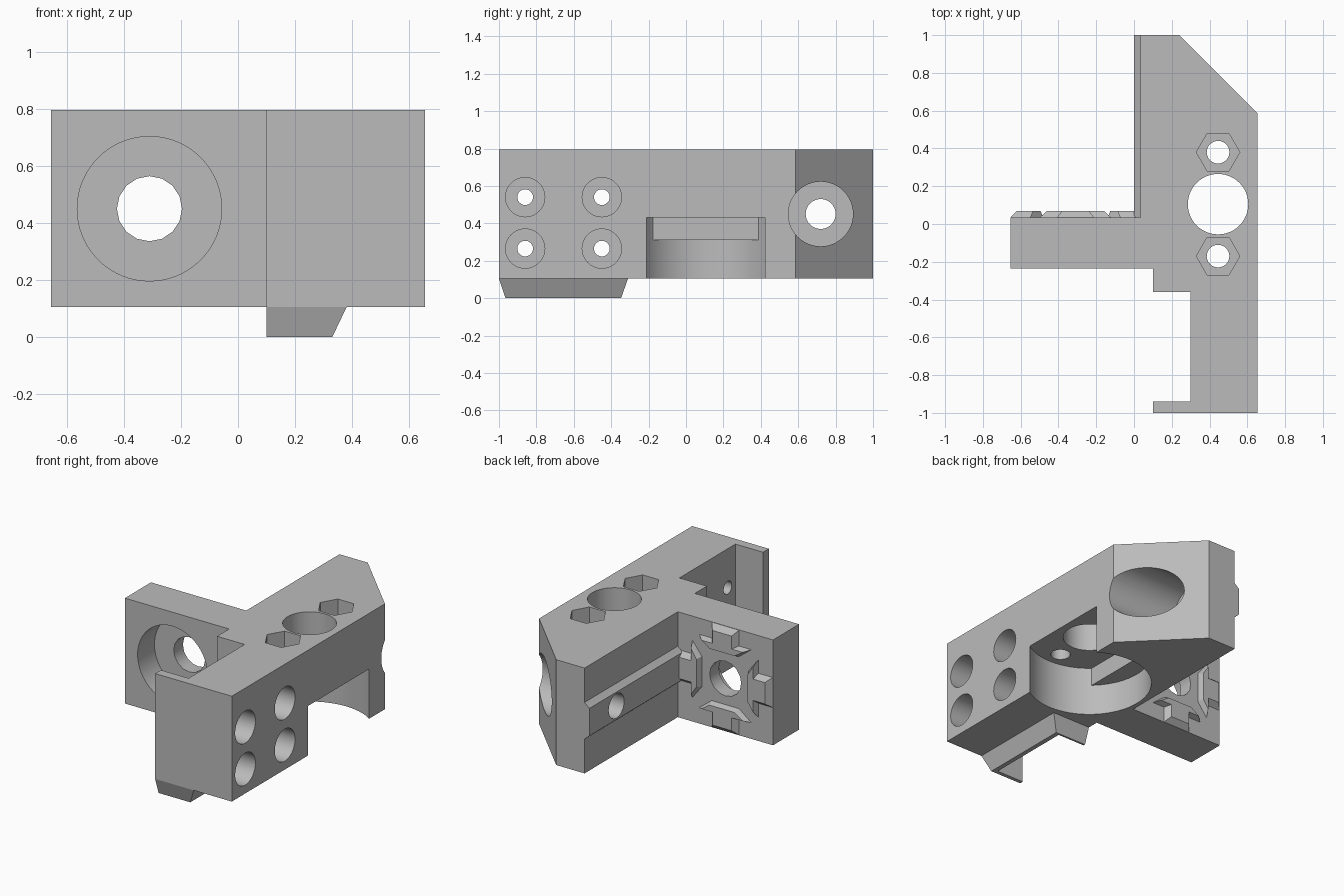
import bpy, bmesh, math
from mathutils import Vector

if "Cube" in bpy.data.objects:
    bpy.data.objects.remove(bpy.data.objects["Cube"], do_unlink=True)

grey = bpy.data.materials.new("plain grey")
grey.use_nodes = True
GREY = (0.5, 0.5, 0.5, 1)
grey.diffuse_color = GREY
grey.node_tree.nodes["Principled BSDF"].inputs["Base Color"].default_value = GREY

Z0, Z1 = 0.105, 0.795      # block underside and top
ZC = 0.45                  # centre height of the slot features


def loft(name, loop_a, loop_b):
    """Solid between two matching loops of points."""
    bm = bmesh.new()
    a = [bm.verts.new(p) for p in loop_a]
    b = [bm.verts.new(p) for p in loop_b]
    bm.faces.new(a)
    bm.faces.new(b)
    for i in range(len(a)):
        j = (i + 1) % len(a)
        bm.faces.new((a[i], a[j], b[j], b[i]))
    bmesh.ops.recalc_face_normals(bm, faces=bm.faces)
    mesh = bpy.data.meshes.new(name)
    bm.to_mesh(mesh)
    bm.free()
    mesh.materials.append(grey)
    ob = bpy.data.objects.new(name, mesh)
    bpy.context.collection.objects.link(ob)
    return ob


def prism(name, outline, z0, z1):
    return loft(name, [(x, y, z0) for x, y in outline],
                [(x, y, z1) for x, y in outline])


def box(name, x0, x1, y0, y1, z0, z1):
    return prism(name, [(x0, y0), (x1, y0), (x1, y1), (x0, y1)], z0, z1)


def rod(axis, centre, r, start, end, sides=48):
    """Cylinder cutter along an axis; centre gives the other two coordinates."""
    k = "xyz".index(axis)
    loops = []
    for s in (start, end):
        loop = []
        for i in range(sides):
            t = math.tau * i / sides
            p = [centre[0] + r * math.cos(t), centre[1] + r * math.sin(t)]
            p.insert(k, s)
            loop.append(p)
        loops.append(loop)
    return loft("cutter", *loops)


def boolean(ob, other, operation="DIFFERENCE"):
    mod = ob.modifiers.new("boolean", "BOOLEAN")
    mod.operation = operation
    mod.solver = "EXACT"
    mod.object = other
    bpy.context.view_layer.update()
    dg = bpy.context.evaluated_depsgraph_get()
    mesh = bpy.data.meshes.new_from_object(ob.evaluated_get(dg))
    ob.modifiers.remove(mod)
    ob.data = mesh
    bpy.data.objects.remove(other, do_unlink=True)


# Main block with its side wing and clamp opening
body = prism("bracket_body", [
    (0.035, 1), (0.24, 1), (0.655, 0.585), (0.655, -1), (0.10, -1),
    (0.10, -0.94), (0.30, -0.94), (0.30, -0.36), (0.10, -0.36),
    (0.10, -0.235), (-0.655, -0.235), (-0.655, 0.035), (0.035, 0.035)], Z0, Z1)

# Four counterbored bolt holes in the right face
for y in (-0.86, -0.45):
    for z in (0.265, 0.54):
        boolean(body, rod("x", (y, z), 0.105, 0.42, 0.8))
        boolean(body, rod("x", (y, z), 0.042, 0.2, 0.5, 24))

# Round pocket underneath, deeper on the right half
pocket = rod("z", (0.445, 0.105), 0.38, -0.1, 0.43, 96)
boolean(pocket, box("step", -0.2, 0.19, -0.5, 0.7, 0.31, 0.6))
boolean(body, pocket)

# Central bore and hexagonal nut traps from above
boolean(body, rod("z", (0.445, 0.105), 0.16, 0.35, 0.9))
for y in (-0.17, 0.38):
    boolean(body, rod("z", (0.445, y), 0.115, 0.62, 0.9, 6))
    boolean(body, rod("z", (0.445, y), 0.06, 0.35, 0.7, 24))

# Counterbored hole through the chamfered end
boolean(body, rod("x", (0.72, ZC), 0.173, 0.15, 0.9))
boolean(body, rod("x", (0.72, ZC), 0.08, -0.1, 0.3, 32))

# Counterbored hole through the wing
boolean(body, rod("y", (-0.31, ZC), 0.253, -0.4, -0.06, 64))
boolean(body, rod("y", (-0.31, ZC), 0.114, -0.2, 0.2, 16))

# Tapered lip under the clamp opening
lip = loft("clamp_lip",
           [(0.10, -1, Z0), (0.38, -1, Z0), (0.38, -0.31, Z0), (0.10, -0.31, Z0)],
           [(0.10, -0.965, 0), (0.33, -0.965, 0), (0.33, -0.347, 0), (0.10, -0.347, 0)])
boolean(lip, box("cutter", -0.1, 0.30, -0.94, -0.36, -0.2, 0.4))

# Bevelled ridge along the left wall
profile = [(0.04, -0.125), (0.035, -0.12), (0, -0.09), (0, 0.09), (0.035, 0.12), (0.04, 0.125)]
ridge = loft("slot_ridge", [(x, 0.03, ZC + z) for x, z in profile],
             [(x, 1, ZC + z) for x, z in profile])
boolean(ridge, rod("x", (0.72, ZC), 0.08, -0.1, 0.3, 32))

# Four bevelled T-shaped keys around the wing hole
base_half = [(0.17, 0.10), (0.24, 0.19), (0.24, 0.10), (0.345, 0.10)]
top_half = [(0.185, 0.09), (0.225, 0.15), (0.225, 0.07), (0.31, 0.07)]


def key_loop(half, angle, y):
    pts = half + [(r, -t) for r, t in reversed(half)]
    c, s = math.cos(angle), math.sin(angle)
    return [(-0.31 + r * c - t * s, y, ZC + r * s + t * c) for r, t in pts]


for i, side in enumerate(("right", "top", "left", "bottom")):
    a = i * math.pi / 2
    loft("slot_key_" + side, key_loop(base_half, a, 0.033), key_loop(top_half, a, 0.07))

# Smooth the round walls while keeping edges sharp
bpy.ops.object.select_all(action="DESELECT")
for ob in (body, lip, ridge):
    ob.select_set(True)
bpy.context.view_layer.objects.active = body
bpy.ops.object.shade_smooth_by_angle(angle=math.radians(28))
